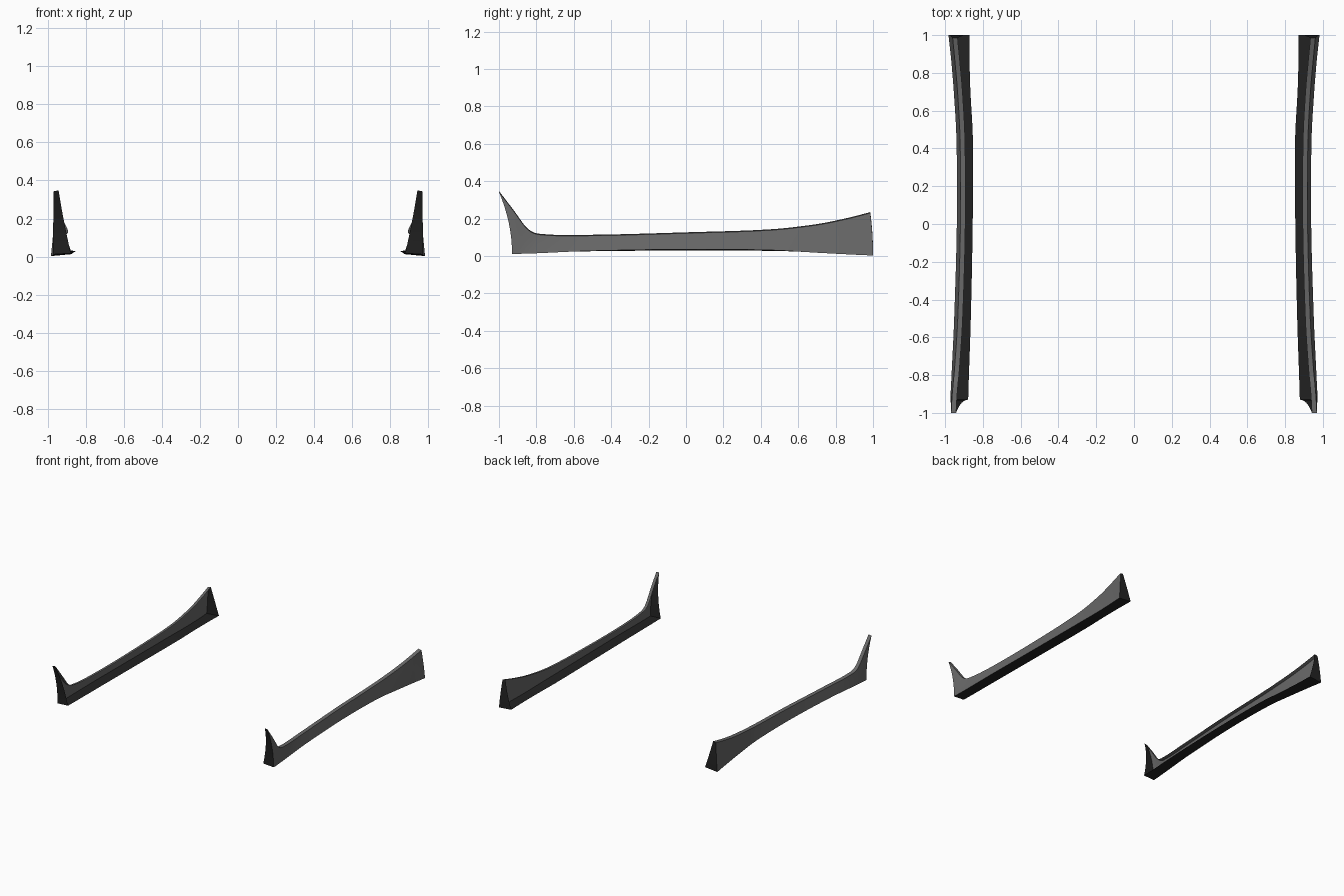
import bpy
from mathutils import Vector

cube = bpy.data.objects.get("Cube")
if cube:
    bpy.data.objects.remove(cube, do_unlink=True)


def material(name, value):
    m = bpy.data.materials.new(name)
    m.use_nodes = True
    colour = (value, value, value, 1)
    m.diffuse_color = colour
    m.node_tree.nodes["Principled BSDF"].inputs["Base Color"].default_value = colour
    return m


GREY = material("grey panel", 0.14)
DARK = material("dark underside", 0.016)

# Stations along the sill, front to back:
# bottom y, bottom z, top y, top z, outer bottom x, outer top x, flange inner x
STATIONS = [
    (-.93, .012, -1.0, .343, .972, .968, .878),
    (-.90, .012, -.925, .245, .971, .964, .877),
    (-.86, .013, -.85, .145, .969, .958, .876),
    (-.80, .015, -.78, .114, .966, .951, .874),
    (-.50, .028, -.50, .109, .952, .933, .864),
    (0, .036, 0, .122, .938, .919, .854),
    (.45, .032, .45, .138, .940, .921, .853),
    (.70, .018, .70, .166, .954, .934, .866),
    (.87, .009, .86, .198, .968, .948, .871),
    (1.0, .003, .985, .230, .982, .960, .872),
]
STEPS = 5
ROWS = 8


def resample(points):
    """Smooth interpolation through the stations."""
    pts = [Vector(p) for p in points]
    out = []
    for i in range(len(pts) - 1):
        b, c = pts[i], pts[i + 1]
        a = pts[i - 1] if i else b * 2 - c
        d = pts[i + 2] if i + 2 < len(pts) else c * 2 - b
        chord = c[0] - b[0]
        m0 = (c - a) * (chord / (c[0] - a[0]))
        m1 = (d - b) * (chord / (d[0] - b[0]))
        for k in range(STEPS):
            t = k / STEPS
            s = t * t * (3 - 2 * t)
            out.append(b * (1 - s) + c * s + m0 * (t * (1 - t) ** 2) - m1 * (t * t * (1 - t)))
    return out + [pts[-1]]


def surface(name, grid, mat, flip=False):
    """Skin a grid of points and mirror it to the other side."""
    n = len(grid[0])
    faces = []
    for i in range(len(grid) - 1):
        for j in range(n - 1):
            f = (i * n + j, (i + 1) * n + j, (i + 1) * n + j + 1, i * n + j + 1)
            faces.append(f[::-1] if flip else f)
    mesh = bpy.data.meshes.new(name)
    mesh.from_pydata([p for row in grid for p in row], [], faces)
    mesh.materials.append(mat)
    mesh.shade_smooth()
    obj = bpy.data.objects.new(name, mesh)
    bpy.context.collection.objects.link(obj)
    obj.modifiers.new("Mirror", "MIRROR").use_axis[0] = True
    return obj


def panel_point(s, t):
    yb, zb, yt, zt, xb, xt, xi = s
    return (xb + (xt - xb) * t, yb + (yt - yb) * t * t, zb + (zt - zb) * t)


def lip_point(s):
    x, y, z = panel_point(s, 1)
    return (x - .026, y, z + .005)


def flange_edge(s):
    return (s[6], s[0], s[1] * .5 + .012)


def end_flange(s):
    """Return wall between the panel's end edge and its curved inner edge."""
    rows = []
    low, top = flange_edge(s), lip_point(s)
    for j in range(ROWS + 1):
        t = j / ROWS
        outer = panel_point(s, t)
        f = t * (1.2 - .2 * t)
        inner = (low[0] + (top[0] - low[0]) * f, outer[1],
                 low[2] + (top[2] - low[2]) * t)
        rows.append([outer, inner])
    return rows


sections = resample(STATIONS)

# Outer panel
surface("outer_panel", [[panel_point(s, j / ROWS) for j in range(ROWS + 1)]
                        for s in sections], GREY)
# Narrow lip along the top
surface("top_lip", [[panel_point(s, 1), lip_point(s)] for s in sections], GREY)
# Bottom flange reaching inwards
surface("bottom_flange", [[panel_point(s, 0), flange_edge(s)] for s in sections], DARK, True)
# Walls closing the two ends
surface("front_end_flange", end_flange(sections[0]), DARK, True)
surface("rear_end_flange", end_flange(sections[-1]), DARK)
